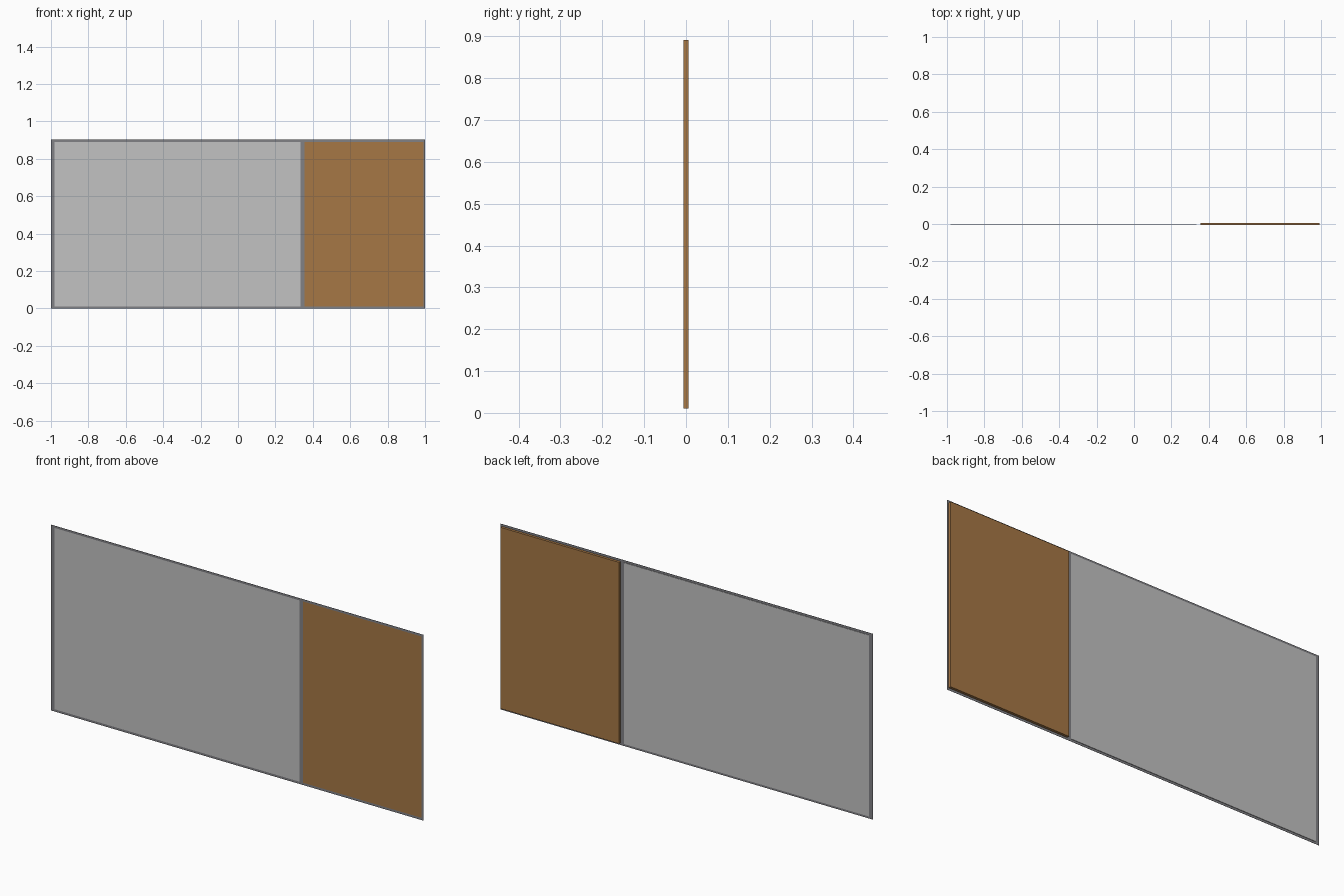
import bpy

if "Cube" in bpy.data.objects:
    bpy.data.objects.remove(bpy.data.objects["Cube"])


def material(name, rgb):
    m = bpy.data.materials.new(name)
    m.diffuse_color = (*rgb, 1.0)
    m.use_nodes = True
    m.node_tree.nodes["Principled BSDF"].inputs["Base Color"].default_value = m.diffuse_color
    return m


FRAME = material("frame_grey", (0.22, 0.22, 0.235))
PANEL = material("panel_light_grey", (0.54, 0.54, 0.54))
WOOD = material("wood_brown", (0.38, 0.185, 0.06))


def box(name, x, y, z, mat):
    """Box from (min, max) pairs on each axis."""
    bpy.ops.mesh.primitive_cube_add(
        size=1, location=(sum(x) / 2, sum(y) / 2, sum(z) / 2))
    ob = bpy.context.object
    ob.name = name
    ob.scale = (x[1] - x[0], y[1] - y[0], z[1] - z[0])
    bpy.ops.object.transform_apply(location=False, rotation=False, scale=True)
    ob.data.materials.append(mat)


# Very thin frame lying in the front plane
FY = (-0.0065, -0.0058)
Z0, Z1 = 0.011, 0.891
box("frame_bottom", (-1, 1), FY, (0, Z0), FRAME)
box("frame_top", (-1, 1), FY, (Z1, 0.902), FRAME)
for name, x in (("frame_left", (-1, -0.98)),
                ("frame_divider", (0.335, 0.355)),
                ("frame_right", (0.991, 1))):
    box(name, x, FY, (Z0, Z1), FRAME)

# Wide thin panel
box("wide_panel", (-0.98, 0.335), (-0.0065, -0.0035), (Z0, Z1), PANEL)

# Thicker wooden panel
box("wood_panel", (0.355, 0.991), (-0.0065, 0.0065), (Z0, Z1), WOOD)
